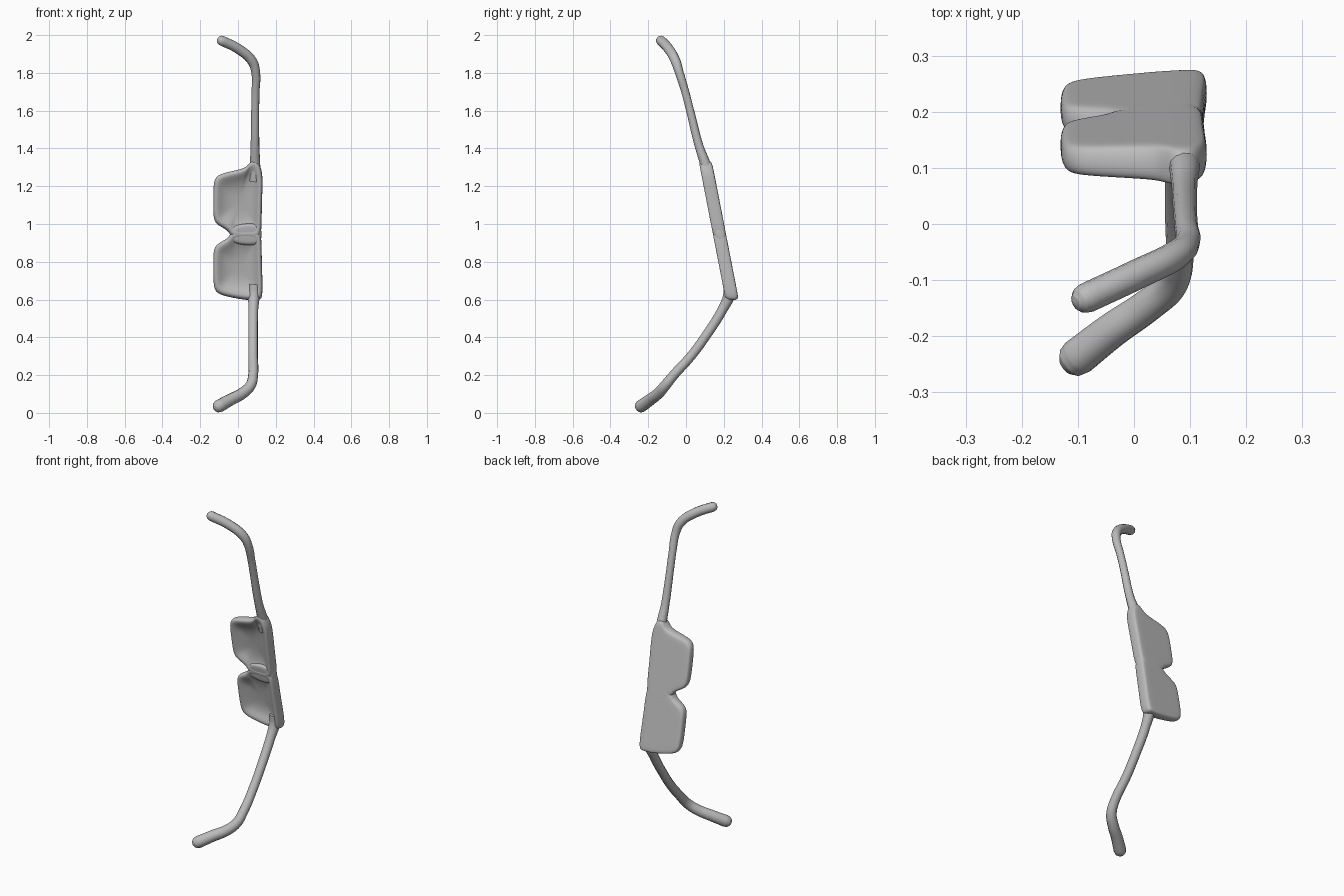
import bpy, bmesh
from mathutils import Vector

if "Cube" in bpy.data.objects:
    bpy.data.objects.remove(bpy.data.objects["Cube"], do_unlink=True)

grey = bpy.data.materials.new("plain grey")
grey.use_nodes = True
grey.diffuse_color = (0.5, 0.5, 0.5, 1)
bsdf = grey.node_tree.nodes["Principled BSDF"]
bsdf.inputs["Base Color"].default_value = (0.5, 0.5, 0.5, 1)
bsdf.inputs["Roughness"].default_value = 0.7

BRIDGE_Z = 0.945


def body_point(x, z, t):
    """Place (x, z) on the tilted frame plane; t runs 0 (back) to 1 (front)."""
    left = min(max((0.1 - x) / 0.23, 0), 1)
    back = 0.27 - 0.194 * (z - 0.65) - 0.014 * left
    return (x, back - t * (0.072 - 0.018 * left), z)


def add_mesh(name, bm, levels):
    bmesh.ops.recalc_face_normals(bm, faces=bm.faces)
    for f in bm.faces:
        f.smooth = True
    mesh = bpy.data.meshes.new(name)
    bm.to_mesh(mesh)
    bm.free()
    mesh.materials.append(grey)
    ob = bpy.data.objects.new(name, mesh)
    bpy.context.collection.objects.link(ob)
    sub = ob.modifiers.new("Subdivision", 'SUBSURF')
    sub.levels = sub.render_levels = levels
    return ob


def loft(name, outline, centre, rings):
    """Rings of the outline, scaled about the centre and stepped back to front."""
    bm = bmesh.new()
    loops = []
    for s, t in rings:
        loops.append([bm.verts.new(body_point(centre[0] + (x - centre[0]) * s,
                                              centre[1] + (z - centre[1]) * s, t))
                      for x, z in outline])
    n = len(outline)
    for a, b in zip(loops, loops[1:]):
        for i in range(n):
            j = (i + 1) % n
            bm.faces.new((a[i], a[j], b[j], b[i]))
    bm.faces.new(loops[0])
    bm.faces.new(loops[-1])
    return add_mesh(name, bm, 2)


# Lens panels: flat outside, shallow dish inside
outline = [(-0.131, 1.03), (-0.115, 0.998), (-0.07, 0.975), (-0.045, 0.955),
           (-0.035, 0.925), (0.04, 0.92), (0.115, 0.92), (0.125, 0.96),
           (0.126, 1.1), (0.132, 1.24), (0.125, 1.29), (0.105, 1.34),
           (0.07, 1.34), (0.05, 1.302), (0.0, 1.286), (-0.08, 1.27),
           (-0.122, 1.25), (-0.131, 1.20), (-0.131, 1.11)]
dish = [(0.3, 0), (0.65, 0), (0.9, 0.0), (0.97, 0.08), (1.0, 0.3), (1.0, 0.65),
        (0.96, 0.93), (0.88, 1.0), (0.78, 0.9), (0.6, 0.62), (0.3, 0.45)]
loft("upper_lens_panel", outline, (0.01, 1.12), dish)
lower = [(x, max(2 * BRIDGE_Z - z, 0.597)) for x, z in outline]
loft("lower_lens_panel", lower, (0.01, 2 * BRIDGE_Z - 1.12), dish)

# Bridge joining the two panels
bridge = [(-0.045, 0.90), (0.04, 0.885), (0.123, 0.885), (0.125, 0.945),
          (0.123, 1.005), (0.04, 1.005), (-0.045, 0.99), (-0.035, 0.945)]
loft("bridge", bridge, (0.04, 0.945),
     [(0.5, 0.0), (0.9, 0.0), (1.0, 0.3), (1.0, 0.65), (0.9, 0.93), (0.5, 0.95)])


def temple(name, points):
    """Round arm through (x, y, z, radius) points with a rounded tip."""
    pts = [(Vector(p[:3]), p[3]) for p in points]
    tip, r = pts[-1]
    d = (tip - pts[-2][0]).normalized()
    pts += [(tip + d * r * 0.5, r * 0.87), (tip + d * r * 0.85, r * 0.53),
            (tip + d * r * 0.98, r * 0.15)]
    cu = bpy.data.curves.new(name, 'CURVE')
    cu.dimensions = '3D'
    cu.bevel_depth = 1.0
    cu.bevel_resolution = 4
    cu.use_fill_caps = True
    cu.resolution_u = 6
    sp = cu.splines.new('BEZIER')
    sp.bezier_points.add(len(pts) - 1)
    for bp, (co, rad) in zip(sp.bezier_points, pts):
        bp.co, bp.radius = co, rad
        bp.handle_left_type = bp.handle_right_type = 'AUTO'
    sp.use_smooth = True
    cu.materials.append(grey)
    ob = bpy.data.objects.new(name, cu)
    bpy.context.collection.objects.link(ob)
    bpy.ops.object.select_all(action='DESELECT')
    ob.select_set(True)
    bpy.context.view_layer.objects.active = ob
    bpy.ops.object.convert(target='MESH')
    bpy.ops.object.shade_smooth()


# Temples with their bent ear ends
temple("upper_temple", [
    (0.088, 0.125, 1.23, 0.030), (0.09, 0.105, 1.31, 0.028),
    (0.09, 0.07, 1.41, 0.023), (0.091, 0.022, 1.60, 0.021),
    (0.093, -0.004, 1.70, 0.021), (0.094, -0.035, 1.80, 0.023),
    (0.075, -0.055, 1.862, 0.026), (0.005, -0.09, 1.925, 0.027),
    (-0.085, -0.132, 1.97, 0.027)])
temple("lower_temple", [
    (0.088, 0.228, 0.68, 0.030), (0.085, 0.228, 0.625, 0.031),
    (0.081, 0.195, 0.55, 0.026), (0.08, 0.10, 0.40, 0.025),
    (0.08, 0.03, 0.305, 0.025), (0.08, -0.065, 0.20, 0.026),
    (0.066, -0.11, 0.145, 0.028), (0.025, -0.145, 0.105, 0.030),
    (-0.04, -0.19, 0.07, 0.032), (-0.10, -0.237, 0.036, 0.034)])
